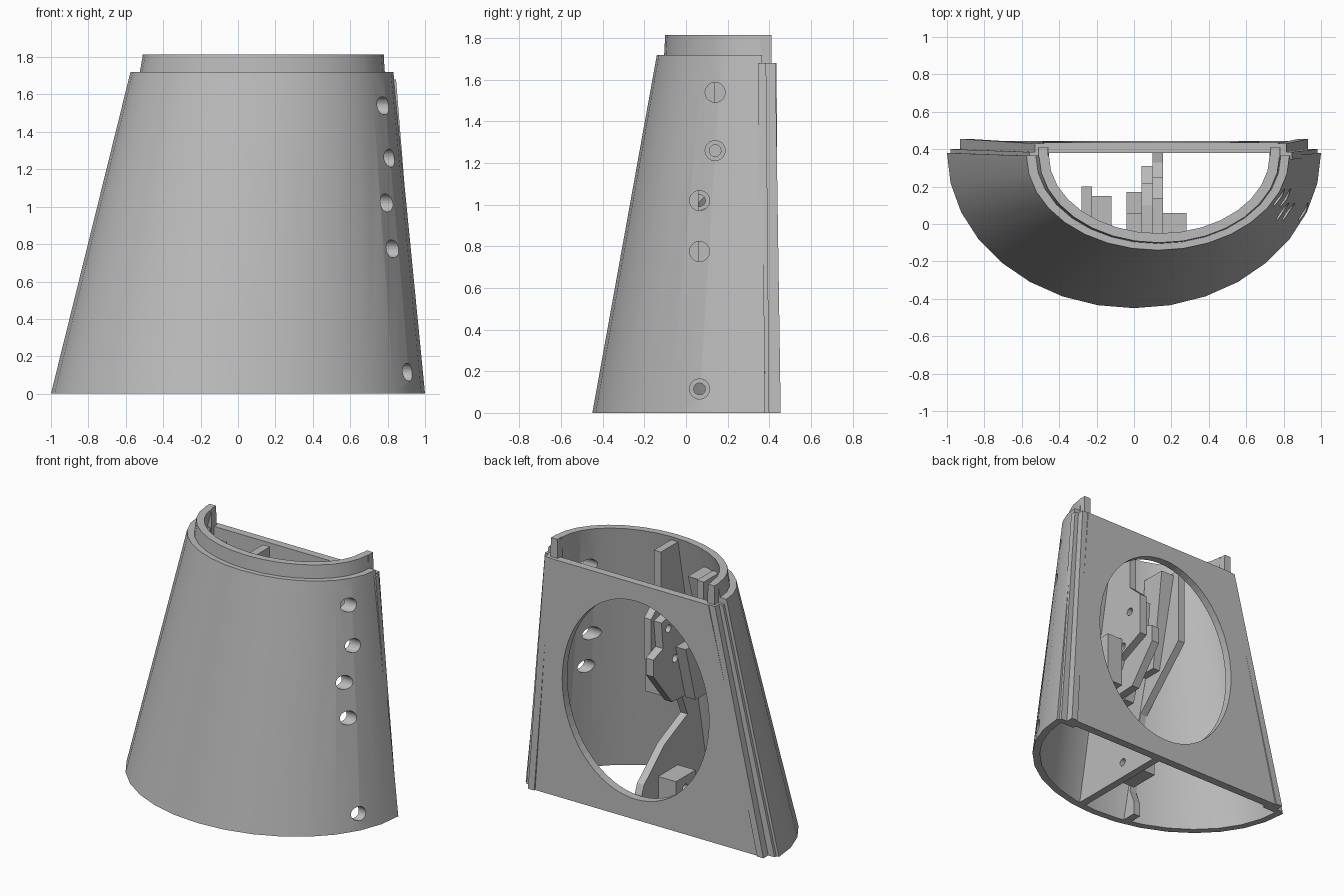
import bpy, bmesh, math
from mathutils import Matrix

if "Cube" in bpy.data.objects:
    bpy.data.objects.remove(bpy.data.objects["Cube"])

grey = bpy.data.materials.new("light grey")
grey.diffuse_color = (0.5, 0.5, 0.5, 1)
grey.use_nodes = True
grey.node_tree.nodes["Principled BSDF"].inputs["Base Color"].default_value = grey.diffuse_color


def finish(name, bm, smooth=False):
    bmesh.ops.recalc_face_normals(bm, faces=bm.faces)
    me = bpy.data.meshes.new(name)
    bm.to_mesh(me)
    bm.free()
    ob = bpy.data.objects.new(name, me)
    bpy.context.collection.objects.link(ob)
    me.materials.append(grey)
    bpy.ops.object.select_all(action='DESELECT')
    bpy.context.view_layer.objects.active = ob
    ob.select_set(True)
    if smooth:
        bpy.ops.object.shade_smooth_by_angle(angle=math.radians(25))
    return ob


def loft(name, rings, closed=False, smooth=False):
    """Skin a list of equal rings and cap both ends."""
    bm = bmesh.new()
    vs = [[bm.verts.new(p) for p in r] for r in rings]
    n = len(rings[0])
    for a, b in zip(vs, vs[1:]):
        for i in range(n):
            j = (i + 1) % n
            bm.faces.new((a[i], a[j], b[j], b[i]))
    bm.faces.new(vs[0])
    bm.faces.new(vs[-1][::-1])
    return finish(name, bm, smooth)


def slab_x(name, x0, x1, profile):
    return loft(name, [[(x, y, z) for y, z in profile] for x in (x0, x1)])


def taper(name, low, high):
    """Block between two rectangles (x0, x1, y0, y1, z)."""
    return loft(name, [[(a, c, z), (b, c, z), (b, d, z), (a, d, z)]
                       for a, b, c, d, z in (low, high)])


def cut(ob, centre, axis, rx, ry, depth, segs=32):
    bm = bmesh.new()
    bmesh.ops.create_cone(bm, cap_ends=True, segments=segs, radius1=1, radius2=1, depth=depth)
    bmesh.ops.transform(bm, verts=bm.verts, matrix=Matrix.Translation(centre)
                        @ Matrix.Rotation(math.pi / 2, 4, axis) @ Matrix.Diagonal((rx, ry, 1, 1)))
    cutter = finish("cutter", bm)
    cutter.hide_render = True
    m = ob.modifiers.new("hole", 'BOOLEAN')
    m.operation, m.object, m.solver = 'DIFFERENCE', cutter, 'EXACT'
    bpy.context.view_layer.objects.active = ob
    bpy.ops.object.modifier_apply(modifier=m.name)
    bpy.data.objects.remove(cutter)


# Tapered half shell with a stepped lip: (centre x, half width, depth, back y, z)
section = [(0, 1, .83, .38, 0), (.128, .703, .505, .365, 1.72), (.13, .655, .47, .365, 1.72),
           (.135, .643, .465, .365, 1.815), (.135, .59, .415, .365, 1.815), (0, .95, .78, .38, 0)]
SEG = 16
rings = []
for i in range(SEG + 1):
    t = math.pi * i / SEG
    rings.append([(cx - a * math.cos(t), y0 - b * math.sin(t), z) for cx, a, b, y0, z in section])
shell = loft("half_shell", rings, smooth=True)

# Round holes through the right wall
holes = [(.14, 1.54), (.14, 1.26), (.065, 1.02), (.065, .775), (.065, .115)]
for y, z in holes:
    cut(shell, (.8, y, z), 'Y', .048, .048, .7)

# Flat back plate with a large oval opening
plate = taper("back_plate", (-.9, .9, .385, .445, 0), (-.48, .77, .38, .435, 1.68))
cut(plate, (.09, .41, .85), 'X', .58, .705, .4, 64)

# Slanted edge rails, stepped, and posts behind the lip
for side, xb, xt, post in (("left", -.93, -.53, -.485), ("right", .93, .815, .755)):
    s = -1 if side == "left" else 1
    for part, o, w, yb, yt in (("ridge", .0, .05, .455, .43), ("step", -.05, .05, .40, .385),
                               ("groove", .05, .04, .435, .42)):
        b0, b1 = sorted((xb - s * o, xb - s * (o + w)))
        t0, t1 = sorted((xt - s * o * .6, xt - s * (o * .6 + w)))
        if part == "step":
            b0, b1 = max(b0, -.985), min(b1, .985)
        taper(side + "_" + part, (b0, b1, .36, yb, 0), (t0, t1, .345, yt, 1.68))
    taper(side + "_lip_post", (post - .03, post + .03, .355, .41, 1.6),
          (post - .025, post + .025, .355, .41, 1.815))


# Main inner rib, following the front wall
def wall(z):
    return -.42 + .195 * z


rib = slab_x("main_rib", .10, .155, [
    (wall(0), 0), (.39, 0), (.39, .05), (.33, .2), (.1, .40), (-.16, .52), (.02, .95),
    (.25, 1.05), (.25, 1.35), (.14, 1.45), (.14, 1.79), (wall(1.79), 1.79)])
# Upper bracket with fixing holes
upper = slab_x("upper_bracket", .04, .10, [
    (wall(.7), .7), (.1, .72), (.31, .98), (.31, 1.1), (.2, 1.14), (.22, 1.33), (.1, 1.36),
    (wall(1.36), 1.36)])
for ob in (rib, upper):
    for y, z in holes[1:3]:
        cut(ob, (.1, y, z), 'Y', .028, .028, .4, 20)
cut(rib, (.1, .065, .115), 'Y', .028, .028, .4, 20)
# Lower bracket block and sloping side strut
low = slab_x("lower_bracket", -.04, .10, [(-.05, .04), (.17, .04), (.17, .2), (-.05, .2)])
cut(low, (.03, .065, .115), 'Y', .028, .028, .4, 20)
taper("side_pad", (.155, .28, -.22, .06, .72), (.155, .28, -.16, .06, 1.08))
taper("pad_strut", (-.04, .04, -.28, -.05, .7), (-.04, .04, -.18, .06, 1.1))

# Second rib on the left, deep near the top
slab_x("side_rib", -.28, -.225, [
    (-.385, 0), (-.27, 0), (-.27, .1), (-.31, .2), (-.2, .75), (.2, 1.15), (.2, 1.7), (.02, 1.7)])
taper("rib_gusset", (-.225, -.17, -.14, 0, 1.0), (-.225, -.12, -.03, .15, 1.68))
